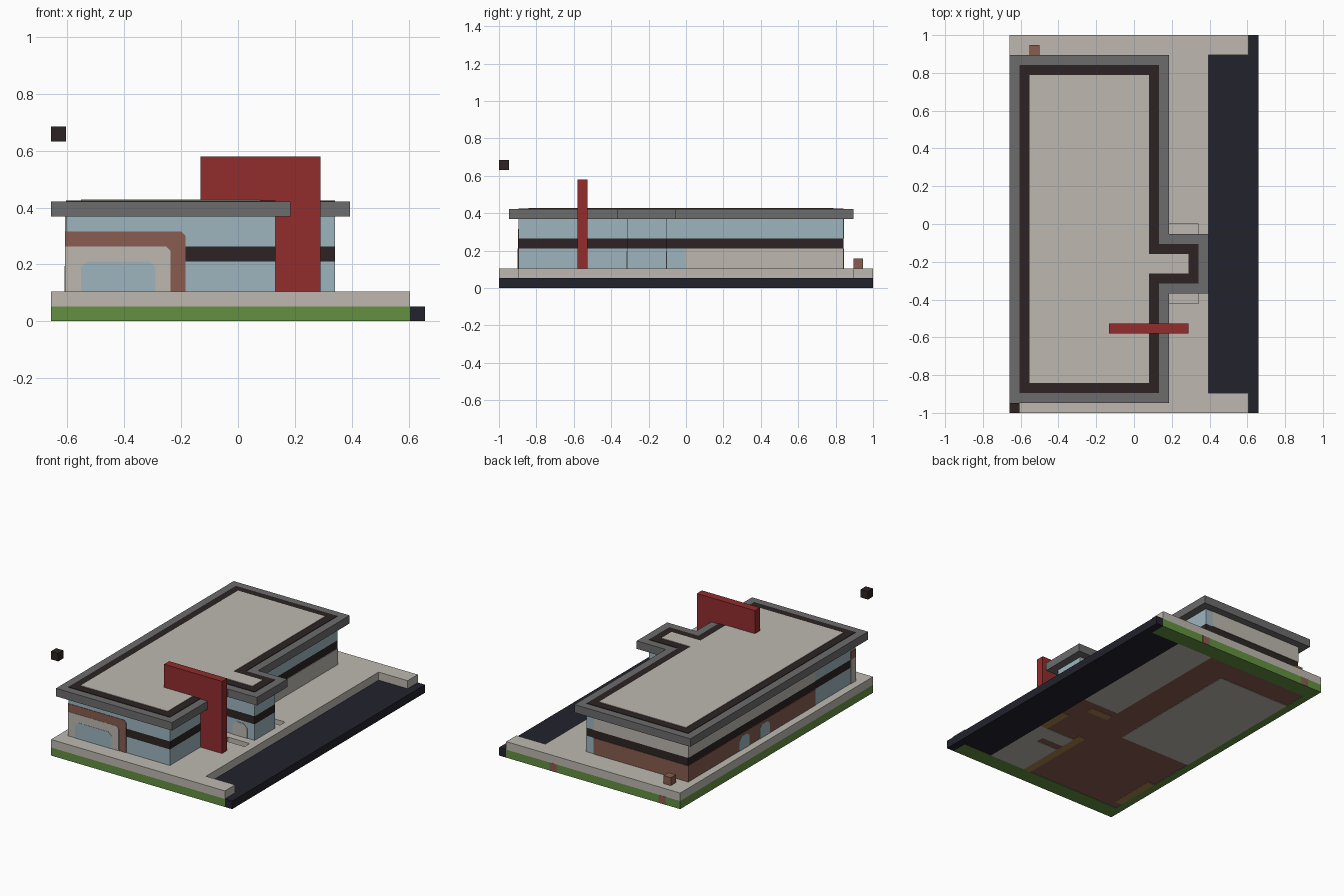
import bpy, bmesh
from mathutils import Vector

if "Cube" in bpy.data.objects:
    bpy.data.objects.remove(bpy.data.objects["Cube"])

U = 2 / 38                      # one block
ORIGIN = Vector((-12.5, -19, 0))
T = 0.06                        # plate thickness in blocks


def material(name, *rgb):
    lin = [((c / 255 + 0.055) / 1.055) ** 2.4 for c in rgb] + [1]
    m = bpy.data.materials.new(name)
    m.use_nodes = True
    m.diffuse_color = lin
    m.node_tree.nodes["Principled BSDF"].inputs["Base Color"].default_value = lin
    return m


concrete = material("concrete", 189, 185, 176)
glass = material("pale blue glass", 157, 181, 190)
grey = material("roof grey", 108, 108, 108)
red = material("sign red", 146, 44, 45)
dark = material("dark trim", 45, 36, 35)
asphalt = material("asphalt", 34, 34, 44)
grass = material("grass", 98, 144, 65)
brick = material("brick", 136, 92, 80)
tan = material("tan soil", 170, 130, 78)


def prisms(name, mat, shapes):
    """One object from (outline, sweep) pairs given in blocks."""
    bm = bmesh.new()
    for pts, sweep in shapes:
        face = bm.faces.new([bm.verts.new((Vector(p) + ORIGIN) * U) for p in pts])
        new = bmesh.ops.extrude_face_region(bm, geom=[face])["geom"]
        verts = [v for v in new if isinstance(v, bmesh.types.BMVert)]
        bmesh.ops.translate(bm, verts=verts, vec=Vector(sweep) * U)
    bmesh.ops.recalc_face_normals(bm, faces=bm.faces)
    mesh = bpy.data.meshes.new(name)
    bm.to_mesh(mesh)
    bm.free()
    mesh.materials.append(mat)
    obj = bpy.data.objects.new(name, mesh)
    bpy.context.collection.objects.link(obj)
    return obj


def flat(outline, z0, z1):
    return [(x, y, z0) for x, y in outline], (0, 0, z1 - z0)


def block(x0, x1, y0, y1, z0, z1):
    return flat([(x0, y0), (x1, y0), (x1, y1), (x0, y1)], z0, z1)


def plate(name, mat, axis, pos, out, a0, a1, z0, z1, left=0, right=0, layer=1):
    """Thin wall plate with optional cut top corners."""
    prof = [(a0, z0), (a1, z0), (a1, z1 - right)]
    if right:
        prof.append((a1 - right, z1))
    if left:
        prof.append((a0 + left, z1))
    prof.append((a0, z1 - left))
    d = out * T * layer
    if axis == "x":
        shape = [(pos, a, z) for a, z in prof], (d, 0, 0)
    else:
        shape = [(a, pos, z) for a, z in prof], (0, d, 0)
    return prisms(name, mat, [shape])


def footprint(d):
    """Building outline with entrance bay, inset by d blocks."""
    return [(1 + d, 2 + d), (15 - d, 2 + d), (15 - d, 13 + d), (19 - d, 13 + d),
            (19 - d, 17 - d), (15 - d, 17 - d), (15 - d, 35 - d), (1 + d, 35 - d)]


# Ground layers
H = 0.1
prisms("grass_base", grass, [block(0, 24, 0, 2, 0, 1), block(0, 20, 2, 36, H, 1),
                             block(0, 1, 2, 36, 0, H), block(0, 24, 36, 38, 0, 1)])
prisms("road", asphalt, [block(20, 25, 2, 36, 0, 1), block(24, 25, 0, 2, 0, 1),
                         block(24, 25, 36, 38, 0, 1)])
rows = [(0, 24, 0, 2), (0, 20, 2, 11), (0, 16, 11, 12), (19, 20, 11, 12),
        (0, 20, 12, 18), (0, 16, 18, 19), (19, 20, 18, 19), (0, 20, 19, 36),
        (0, 24, 36, 38)]
prisms("pavement", concrete, [block(*r, 1, 2) for r in rows])
prisms("recess_floors", concrete, [block(16, 19, y, y + 1, 1, 1 + T) for y in (11, 18)])

# Underside layers
prisms("soil_underside", brick, [block(1, 20, 2, 36, H / 2, H)])
prisms("slab_underside", concrete, [block(*r, 0, H / 2) for r in (
    (1, 11, 15, 33), (15, 20, 2, 8), (18, 20, 8, 9), (15, 20, 9, 11), (15, 20, 19, 36))])
prisms("tan_underside", tan, [block(*r, 0, H / 2) for r in (
    (14, 15, 2, 12), (19, 20, 11, 15), (15, 18, 17, 18), (1, 2, 3, 9))])
for x in (2, 17):
    plate("soil_patch", brick, "y", 38, 1, x, x + 1, 0, 1, layer=0.3)

# Walls in three bands
prisms("lower_glass_wall", glass, [flat(footprint(0), 2, 4)])
prisms("dark_wall_band", dark, [flat(footprint(0), 4, 5)])
prisms("upper_glass_wall", glass, [flat(footprint(0), 5, 7)])

# Front arch and window
plate("front_brick_arch", brick, "y", 2, -1, 1, 9, 2, 6, right=0.3)
plate("front_panel", concrete, "y", 2, -1, 1, 8, 2, 5, right=0.3, layer=1.5)
plate("front_window", glass, "y", 2, -1, 2, 7, 2, 4, left=0.4, right=0.4, layer=2)

# Side of the arch and left long wall
plate("arch_side_brick", brick, "x", 1, -1, 2, 3, 5, 6)
plate("arch_side_panel", concrete, "x", 1, -1, 2, 3, 2, 5)
plate("side_brick", brick, "x", 1, -1, 10, 35, 2, 4)
plate("side_upper_panel", concrete, "x", 1, -1, 10, 35, 5, 7)
for y in (19, 23):
    plate("side_window", glass, "x", 1, -1, y, y + 2, 2, 3.7, left=0.5, right=0.5, layer=1.5)

# Back wall, right wall and entrance bay
plate("back_brick", brick, "y", 35, 1, 1, 14, 2, 4)
plate("back_upper_panel", concrete, "y", 35, 1, 1, 14, 5, 7)
plate("right_lower_panel", concrete, "x", 15, 1, 19, 35, 2, 4)
for y, out in ((13, -1), (17, 1)):
    plate("entrance_door", concrete, "y", y, out, 16, 18, 2, 3.7, left=0.5, right=0.5)

# Roof with painted outline
prisms("roof", grey, [flat(footprint(-1), 7, 8)])
prisms("roof_outline", dark, [flat(footprint(0), 8, 8 + T)])
prisms("roof_field", concrete, [flat(footprint(1), 8 + T, 8 + 2 * T)])

# Sign, back box and floating block
prisms("sign", red, [([(x, 8, z) for x, z in (
    (15, 2), (18, 2), (18, 11), (10, 11), (10, 8), (15, 8))], (0, 1, 0))])
prisms("back_box", brick, [block(2, 3, 36, 37, 2, 3)])
prisms("floating_block", dark, [block(0, 1, 0, 1, 12, 13)])
